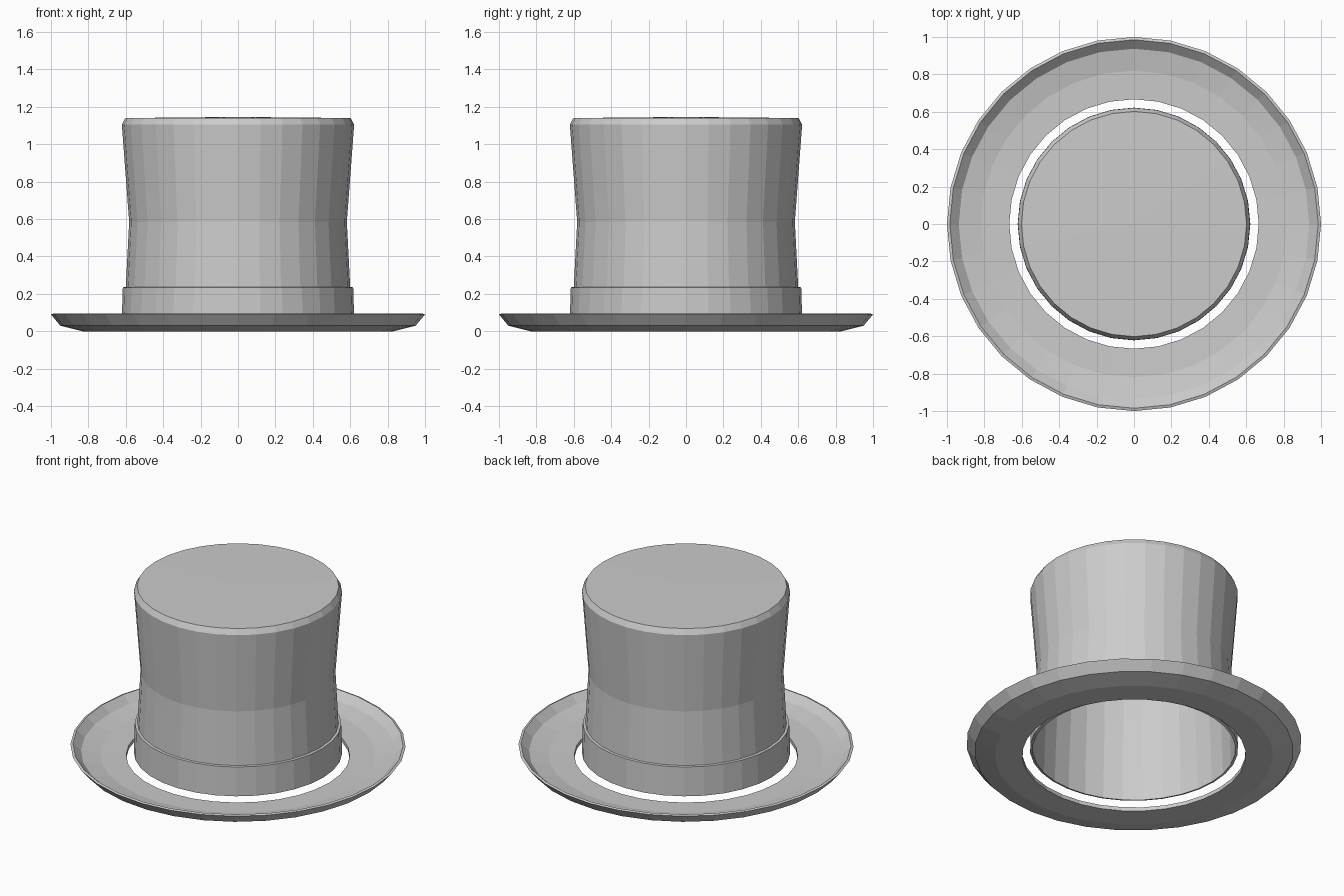
import bpy, bmesh, math

if "Cube" in bpy.data.objects:
    bpy.data.objects.remove(bpy.data.objects["Cube"])

SIDES = 32

felt = bpy.data.materials.new("grey_felt")
felt.diffuse_color = (0.6, 0.6, 0.6, 1.0)
felt.use_nodes = True
felt.node_tree.nodes["Principled BSDF"].inputs["Base Color"].default_value = felt.diffuse_color


def lathe(name, profile, closed=False):
    """Spin (radius, height) points round z; radius 0 becomes a single pole."""
    bm = bmesh.new()
    rings = []
    for r, z in profile:
        if r == 0:
            rings.append([bm.verts.new((0, 0, z))] * SIDES)
        else:
            rings.append([bm.verts.new((r * math.cos(2 * math.pi * i / SIDES),
                                        r * math.sin(2 * math.pi * i / SIDES), z))
                          for i in range(SIDES)])
    pairs = list(zip(rings, rings[1:]))
    if closed:
        pairs.append((rings[-1], rings[0]))
    for a, b in pairs:
        for i in range(SIDES):
            j = (i + 1) % SIDES
            corners = [a[i], a[j], b[j], b[i]]
            bm.faces.new(list(dict.fromkeys(corners)))
    if closed:
        bmesh.ops.recalc_face_normals(bm, faces=bm.faces)
    mesh = bpy.data.meshes.new(name)
    bm.to_mesh(mesh)
    bm.free()
    mesh.materials.append(felt)
    obj = bpy.data.objects.new(name, mesh)
    bpy.context.collection.objects.link(obj)
    return obj


# dished brim ring, separate from the crown
lathe("brim", [(0.667, 0.0), (0.83, 0.0), (0.95, 0.03), (1.0, 0.09),
               (0.985, 0.095), (0.937, 0.05), (0.82, 0.028), (0.667, 0.025)],
      closed=True)

# waisted crown, open underneath
lathe("crown", [(0.605, 0.04), (0.6, 0.235), (0.582, 0.585), (0.621, 1.105),
                (0.602, 1.14), (0.0, 1.146)])

# hat band round the foot of the crown
lathe("hat_band", [(0.605, 0.04), (0.622, 0.045), (0.616, 0.235), (0.6, 0.237)],
      closed=True)
